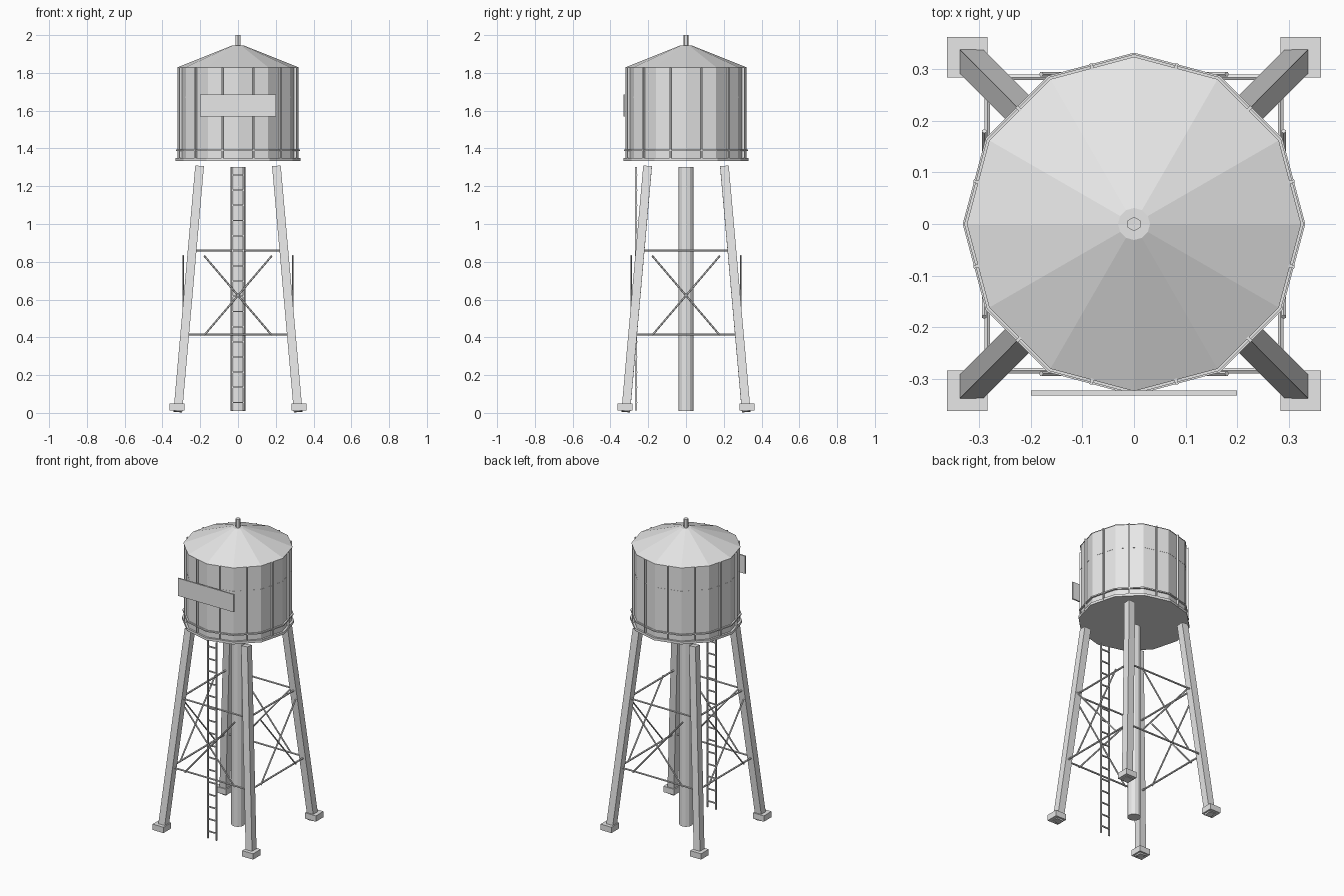
import bpy, bmesh, math
from mathutils import Vector, Matrix

if "Cube" in bpy.data.objects:
    bpy.data.objects.remove(bpy.data.objects["Cube"])

steel = bpy.data.materials.new("grey_steel")
steel.diffuse_color = (0.8, 0.8, 0.8, 1)
steel.use_nodes = True
steel.node_tree.nodes["Principled BSDF"].inputs["Base Color"].default_value = steel.diffuse_color


def finish(name, bm):
    me = bpy.data.meshes.new(name)
    bm.to_mesh(me)
    bm.free()
    me.materials.append(steel)
    ob = bpy.data.objects.new(name, me)
    bpy.context.collection.objects.link(ob)
    return ob


def drum(name, r1, r2, z0, z1, sides=12):
    """Flat-sided cylinder or frustum on the z axis."""
    bm = bmesh.new()
    bmesh.ops.create_cone(bm, cap_ends=True, segments=sides, radius1=r1, radius2=r2,
                          depth=z1 - z0, matrix=Matrix.Translation((0, 0, (z0 + z1) / 2)))
    return finish(name, bm)


def box(name, centre, size, turn=0):
    bm = bmesh.new()
    bmesh.ops.create_cube(bm, size=1, matrix=Matrix.Rotation(turn, 4, 'Z')
                          @ Matrix.Translation(centre) @ Matrix.Diagonal((*size, 1)))
    return finish(name, bm)


def rod(name, a, b, r, sides=6):
    a, b = Vector(a), Vector(b)
    rot = (b - a).to_track_quat('Z', 'Y').to_matrix().to_4x4()
    bm = bmesh.new()
    bmesh.ops.create_cone(bm, cap_ends=True, segments=sides, radius1=r, radius2=r,
                          depth=(b - a).length, matrix=Matrix.Translation((a + b) / 2) @ rot)
    return finish(name, bm)


# Tank, hoops, roof and mast
drum("tank_wall", 0.319, 0.319, 1.338, 1.83)
drum("base_rim", 0.332, 0.332, 1.334, 1.35)
drum("lower_hoop", 0.329, 0.329, 1.387, 1.395)
drum("upper_hoop", 0.320, 0.320, 1.668, 1.674)
drum("roof", 0.324, 0.031, 1.828, 1.945)
drum("mast", 0.014, 0.014, 1.94, 2.0, 6)

# Vertical seams in the middle of each wall panel
for i in range(12):
    box("wall_seam", (0.315, 0, 1.584), (0.014, 0.006, 0.49), math.radians(15 + 30 * i))

# Blank sign board on the front
box("sign_board", (0, -0.3275, 1.627), (0.4, 0.009, 0.115))

# Central riser pipe
drum("riser_pipe", 0.04, 0.04, 0.01, 1.303)


def leg_offset(z):
    return 0.319 - 0.0885 * z


# Leaning square legs with footings
LEAN = math.atan(0.0885)
for sx in (-1, 1):
    for sy in (-1, 1):
        c = leg_offset(0.656)
        bm = bmesh.new()
        bmesh.ops.create_cube(bm, size=1, matrix=Matrix.Translation((sx * c, sy * c, 0.656))
                              @ Matrix.Rotation(-sx * LEAN, 4, 'Y')
                              @ Matrix.Rotation(sy * LEAN, 4, 'X')
                              @ Matrix.Diagonal((0.046, 0.046, 1.31, 1)))
        finish("leg", bm)
        box("footing", (sx * 0.323, sy * 0.323, 0.032), (0.078, 0.078, 0.038))

# Horizontal struts and crossed braces on the four sides
for k in range(4):
    turn = Matrix.Rotation(k * math.pi / 2, 3, 'Z')
    for z in (0.415, 0.86):
        c = leg_offset(z)
        rod("strut", turn @ Vector((-c, -c - 0.002, z)), turn @ Vector((c, -c - 0.002, z)), 0.006)
    for s in (-1, 1):
        rod("cross_brace", turn @ Vector((-s * 0.18, -0.29, 0.41)),
            turn @ Vector((s * 0.18, -0.29, 0.833)), 0.005)

# Ladder
for s in (-1, 1):
    box("ladder_rail", (s * 0.031, -0.265, 0.657), (0.008, 0.01, 1.29))
for i in range(16):
    box("ladder_rung", (0, -0.26, 0.055 + 0.0803 * i), (0.062, 0.008, 0.007))
